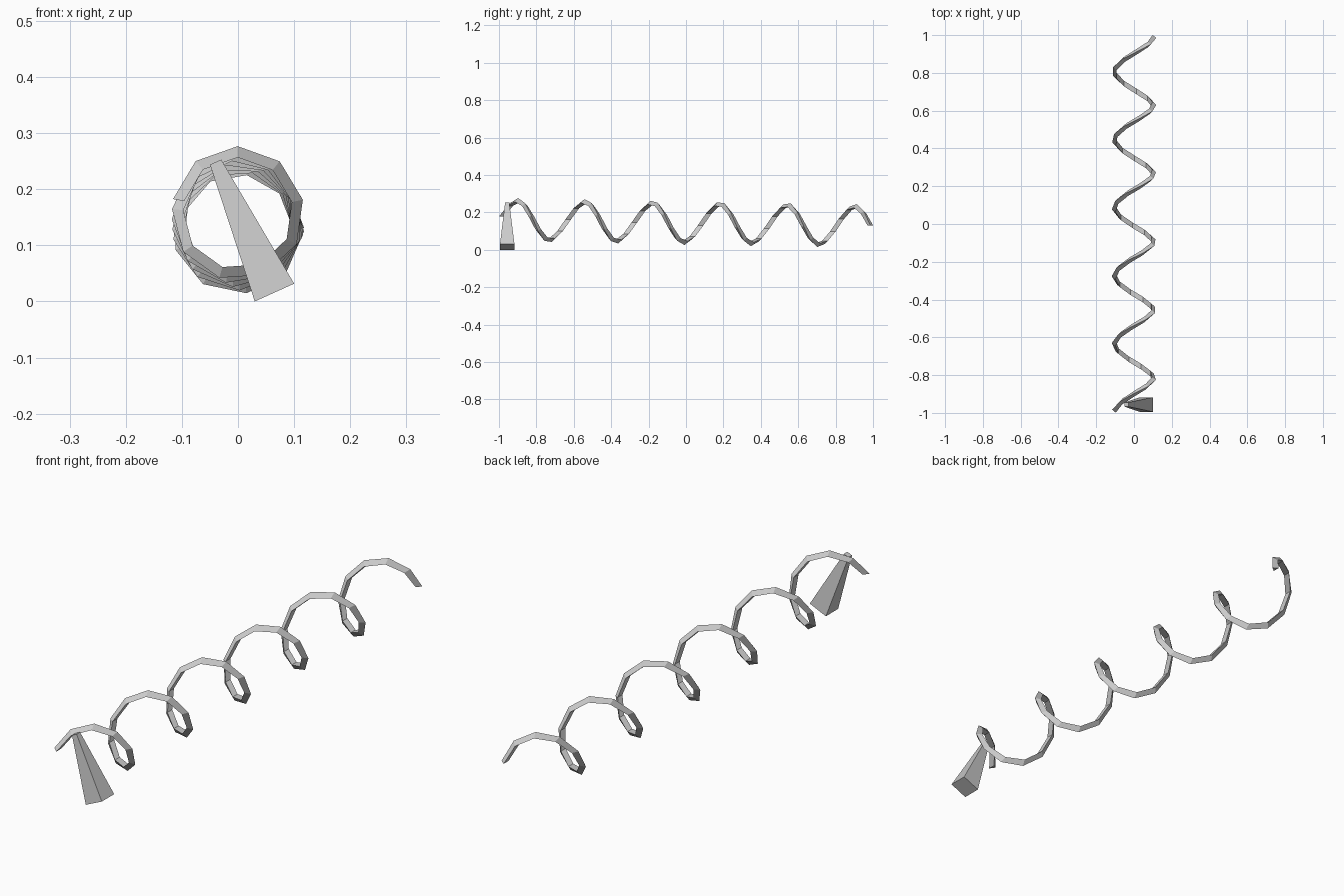
import bpy, bmesh
from math import radians, cos, sin, sqrt
from mathutils import Matrix

if "Cube" in bpy.data.objects:
    bpy.data.objects.remove(bpy.data.objects["Cube"])


def finish(bm, name):
    bmesh.ops.recalc_face_normals(bm, faces=bm.faces)
    mesh = bpy.data.meshes.new(name)
    bm.to_mesh(mesh)
    bm.free()
    obj = bpy.data.objects.new(name, mesh)
    bpy.context.collection.objects.link(obj)
    return obj


# Coil: triangular section (ridge outwards) swept in flat segments, sinking slightly to the back
STEPS, START, END = 50, 169, 2 - 1800
R_IN, R_OUT, HALF_W = 0.098, 0.118, 0.015
SHEAR = 0.07  # turns lean a little towards the back at the top
SECTION = ((R_IN, -HALF_W), (R_OUT, 0), (R_IN, HALF_W))
bm = bmesh.new()
rings = []
for i in range(STEPS + 1):
    t = i / STEPS
    a = radians(START + (END - START) * t)
    y = -0.985 + 1.97 * t
    zc = 0.160 - 0.033 * t
    rings.append([bm.verts.new((r * cos(a), y + w + SHEAR * r * sin(a), zc + r * sin(a)))
                  for r, w in SECTION])
for p, q in zip(rings, rings[1:]):
    for k in range(3):
        n = (k + 1) % 3
        bm.faces.new((p[k], p[n], q[n], q[k]))
bm.faces.new(rings[0])
bm.faces.new(rings[-1])
finish(bm, "coil")

# Handle: tapered square post leaning to the left, meeting the first coil turn
BASE, TOP, LENGTH, LEAN = 0.077, 0.022, 0.255, radians(24.3)
place = (Matrix.Translation((0.065, -0.956, BASE / 2 * sin(LEAN)))
         @ Matrix.Rotation(-LEAN, 4, 'Y'))
bm = bmesh.new()
bmesh.ops.create_cone(bm, cap_ends=True, segments=4, radius1=BASE / sqrt(2),
                      radius2=TOP / sqrt(2), depth=LENGTH,
                      matrix=place @ Matrix.Translation((0, 0, LENGTH / 2))
                      @ Matrix.Rotation(radians(45), 4, 'Z'))
finish(bm, "tapered_handle")
